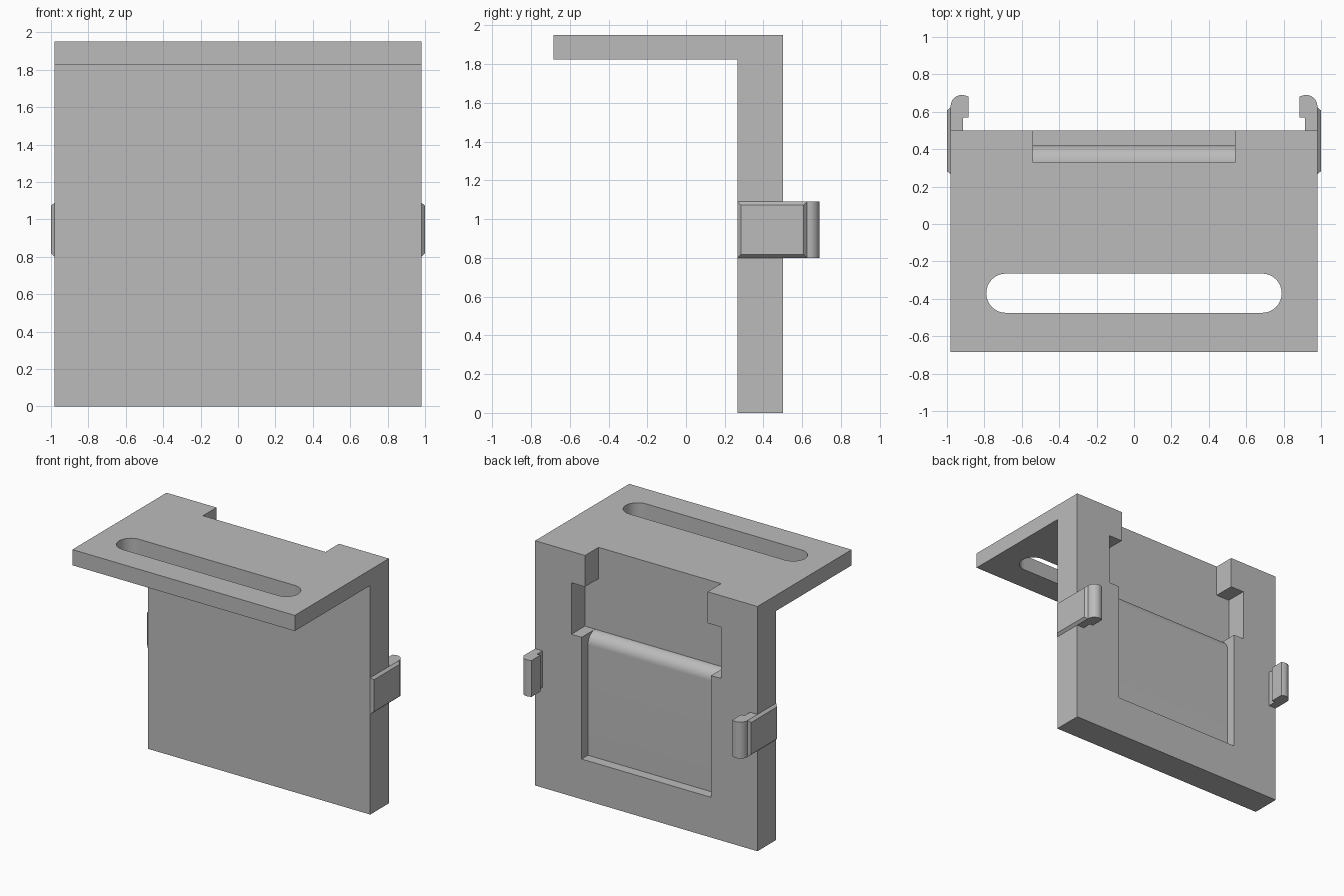
import bpy, bmesh
from math import sin, cos, pi, radians
from mathutils import Vector

if "Cube" in bpy.data.objects:
    bpy.data.objects.remove(bpy.data.objects["Cube"], do_unlink=True)

grey = bpy.data.materials.new("plain_grey")
grey.use_nodes = True
tone = (0.5, 0.5, 0.5, 1)
grey.diffuse_color = tone
grey.node_tree.nodes["Principled BSDF"].inputs["Base Color"].default_value = tone


def arc(cx, cy, r, start, end, n=16):
    """Points along a circular arc, angles in degrees."""
    angles = [radians(start + (end - start) * i / n) for i in range(n + 1)]
    return [(cx + r * cos(a), cy + r * sin(a)) for a in angles]


def finish(bm, name):
    bmesh.ops.recalc_face_normals(bm, faces=bm.faces)
    mesh = bpy.data.meshes.new(name)
    bm.to_mesh(mesh)
    bm.free()
    mesh.materials.append(grey)
    obj = bpy.data.objects.new(name, mesh)
    bpy.context.collection.objects.link(obj)
    return obj


def prism(name, profile, axis, low, high):
    """Extrude a 2D profile along an axis; the profile uses the other two axes in order."""
    def place(p, d):
        co = list(p)
        co.insert(axis, d)
        return Vector(co)
    bm = bmesh.new()
    face = bm.faces.new([bm.verts.new(place(p, low)) for p in profile])
    extruded = bmesh.ops.extrude_face_region(bm, geom=[face])["geom"]
    verts = [g for g in extruded if isinstance(g, bmesh.types.BMVert)]
    bmesh.ops.translate(bm, verts=verts, vec=place((0, 0), high - low))
    return finish(bm, name)


def activate(obj):
    bpy.ops.object.select_all(action='DESELECT')
    obj.select_set(True)
    bpy.context.view_layer.objects.active = obj


def cut(target, cutter):
    mod = target.modifiers.new("cut", 'BOOLEAN')
    mod.operation, mod.solver, mod.object = 'DIFFERENCE', 'EXACT', cutter
    activate(target)
    bpy.ops.object.modifier_apply(modifier=mod.name)
    bpy.data.objects.remove(cutter, do_unlink=True)


def smooth(obj):
    activate(obj)
    bpy.ops.object.shade_smooth_by_angle(angle=radians(30))


# L-shaped bracket: upright plate and top shelf
half = 0.98
front, back, top = 0.265, 0.5, 1.95
bracket = prism("bracket", [(front, 0), (back, 0), (back, top), (-0.685, top),
                            (-0.685, 1.825), (front, 1.825)], 0, -half, half)

# Long rounded slot through the shelf
slot = arc(0.685, -0.37, 0.105, -90, 90) + arc(-0.685, -0.37, 0.105, 90, 270)
cut(bracket, prism("slot_cutter", slot, 2, 1.7, 2.1))

# T-shaped recess in the back: notch at the top, wider pocket below it
side = [(0.66, 1.29), (0.66, 1.70), (0.54, 1.70), (0.54, 2.1)]
recess = side + [(-x, z) for x, z in reversed(side)]
cut(bracket, prism("recess_cutter", recess, 1, 0.33, 0.6))

# Shallow window with a rounded lip leading into the recess
window = [(0.6, 0.32), (0.42, 0.32)] + arc(0.33, 1.2, 0.09, 0, 90) + [(0.34, 1.35), (0.6, 1.35)]
cut(bracket, prism("window_cutter", window, 0, -0.57, 0.57))
smooth(bracket)

# Side clips: hooked arm and chamfered outer pad, one per side
hook = ([(half, 0.49), (half, 0.63)] + arc(0.92, 0.63, 0.06, 0, 90)
        + [(0.9, 0.687), (0.885, 0.68), (0.885, 0.57)]
        + arc(0.905, 0.56, 0.01, 90, 0, 4) + [(0.915, 0.49)])
for label, s in (("left", 1), ("right", -1)):
    smooth(prism(label + "_clip_hook", [(s * x, y) for x, y in hook], 2, 0.8, 1.09))
    bm = bmesh.new()
    rings = []
    for x, inset in ((0.975, 0), (half, 0), (1.0, 0.018)):
        y0, y1, z0, z1 = 0.265 + inset, 0.625 - inset, 0.8 + inset, 1.09 - inset
        rings.append([bm.verts.new((s * x, y, z))
                      for y, z in ((y0, z0), (y1, z0), (y1, z1), (y0, z1))])
    for a, b in zip(rings, rings[1:]):
        for i in range(4):
            j = (i + 1) % 4
            bm.faces.new((a[i], a[j], b[j], b[i]))
    bm.faces.new(rings[0])
    bm.faces.new(rings[-1])
    finish(bm, label + "_clip_pad")
